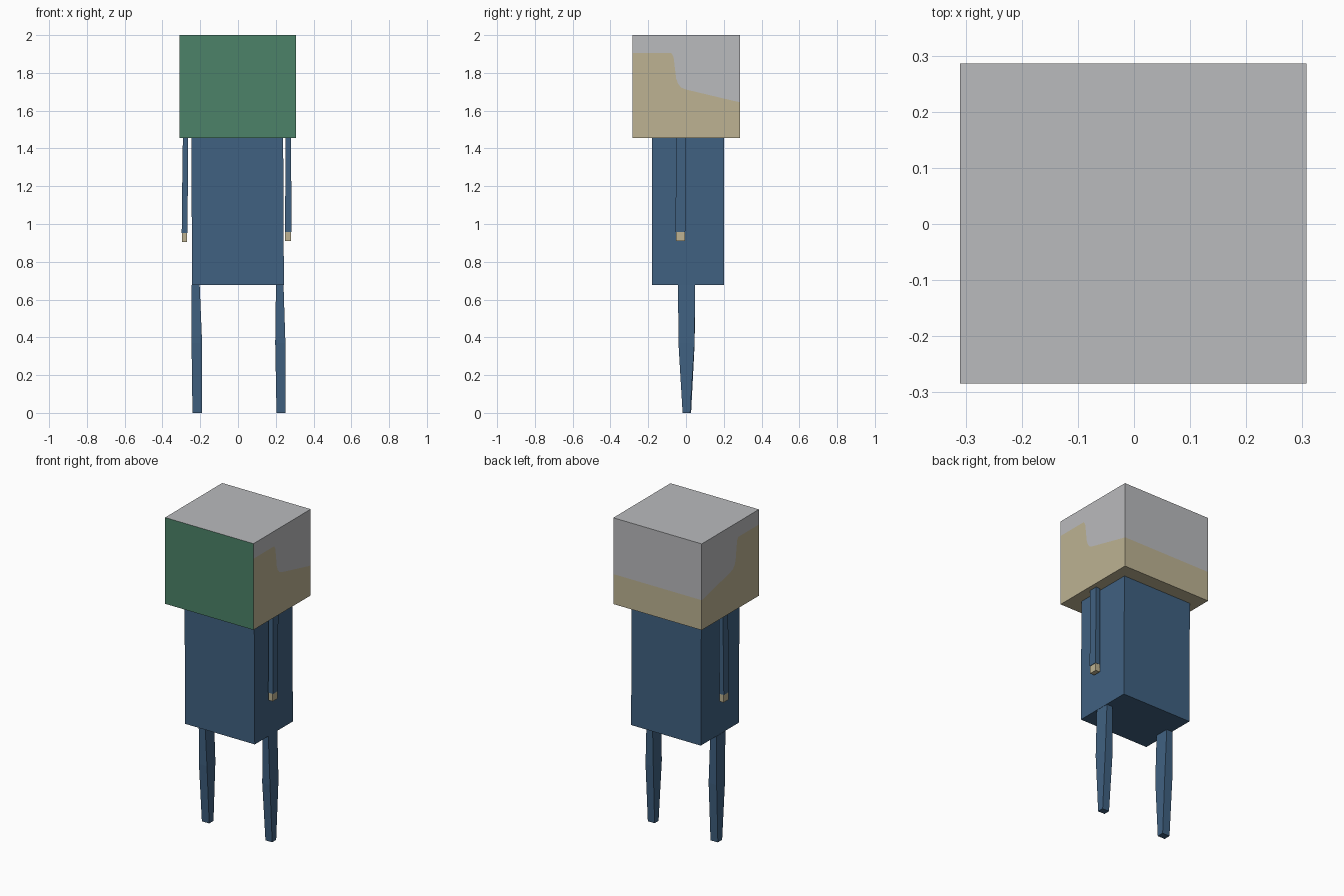
import bpy
import bmesh

if "Cube" in bpy.data.objects:
    bpy.data.objects.remove(bpy.data.objects["Cube"])


def make_mat(name, rgb):
    m = bpy.data.materials.new(name)
    m.diffuse_color = (*rgb, 1)
    m.use_nodes = True
    m.node_tree.nodes["Principled BSDF"].inputs["Base Color"].default_value = m.diffuse_color
    return m


BLUE = make_mat("suit blue", (0.051, 0.120, 0.220))
TAN = make_mat("skin tan", (0.510, 0.450, 0.290))
GRAY = make_mat("hair gray", (0.490, 0.495, 0.510))
GREEN = make_mat("face green", (0.072, 0.225, 0.140))


def finish(name, bm, mats):
    bmesh.ops.recalc_face_normals(bm, faces=bm.faces[:])
    me = bpy.data.meshes.new(name)
    bm.to_mesh(me)
    bm.free()
    for m in mats:
        me.materials.append(m)
    ob = bpy.data.objects.new(name, me)
    bpy.context.collection.objects.link(ob)
    return ob


def loft(name, sections, mat):
    """Rectangular sections (z, x0, x1, y0, y1) joined into a closed limb."""
    bm = bmesh.new()
    rings = [[bm.verts.new(p) for p in ((x0, y0, z), (x1, y0, z), (x1, y1, z), (x0, y1, z))]
             for z, x0, x1, y0, y1 in sections]
    for a, b in zip(rings, rings[1:]):
        for i in range(4):
            j = (i + 1) % 4
            bm.faces.new((a[i], a[j], b[j], b[i]))
    bm.faces.new(rings[0])
    bm.faces.new(rings[-1])
    return finish(name, bm, [mat])


# Head: box whose sides and back are split along a hairline
X0, X1, Y0, Y1, Z0, Z1 = -0.31, 0.307, -0.284, 0.286, 1.456, 2.0
HAIRLINE = [(Y0, 1.905), (-0.078, 1.905), (-0.066, 1.885), (-0.052, 1.77),
            (-0.042, 1.742), (-0.025, 1.722), (0.0, 1.712), (0.26, 1.65), (Y1, 1.645)]
bm = bmesh.new()
sides = []
for x in (X0, X1):
    line = [bm.verts.new((x, y, z)) for y, z in HAIRLINE]
    low = [bm.verts.new((x, y, Z0)) for y in (Y0, Y1)]
    high = [bm.verts.new((x, y, Z1)) for y in (Y0, Y1)]
    bm.faces.new([low[0], low[1]] + line[::-1]).material_index = 0
    bm.faces.new([high[0], high[1]] + line[::-1]).material_index = 1
    sides.append((line, low, high))
(la, lowa, higha), (lb, lowb, highb) = sides
for verts, idx in (
        ((lowa[0], lowb[0], lb[0], highb[0], higha[0], la[0]), 2),  # front
        ((lowa[1], lowb[1], lb[-1], la[-1]), 0),                    # lower back
        ((la[-1], lb[-1], highb[1], higha[1]), 1),                  # upper back
        ((higha[0], highb[0], highb[1], higha[1]), 1),              # top
        ((lowa[0], lowb[0], lowb[1], lowa[1]), 0)):                 # underside
    bm.faces.new(verts).material_index = idx
finish("head", bm, [TAN, GRAY, GREEN])

# Torso
loft("torso", [(0.677, -0.243, 0.243, -0.18, 0.20),
               (1.454, -0.247, 0.239, -0.18, 0.20)], BLUE)

# Arms and hands: the left arm sits slightly further back
loft("right_arm", [(0.958, 0.249, 0.283, -0.055, -0.004),
                   (1.454, 0.252, 0.281, -0.053, 0.0)], BLUE)
loft("right_hand", [(0.910, 0.250, 0.280, -0.054, -0.005),
                    (0.958, 0.250, 0.280, -0.054, -0.005)], TAN)
loft("left_arm", [(0.953, -0.298, -0.267, -0.002, 0.049),
                  (1.155, -0.296, -0.266, -0.002, 0.049),
                  (1.454, -0.292, -0.264, -0.002, 0.050)], BLUE)
loft("left_hand", [(0.905, -0.296, -0.269, -0.001, 0.048),
                   (0.953, -0.296, -0.269, -0.001, 0.048)], TAN)

# Legs: tapered toward the foot
loft("right_leg", [(0.0, 0.204, 0.251, -0.018, 0.022),
                   (0.37, 0.197, 0.251, -0.040, 0.045),
                   (0.677, 0.201, 0.241, -0.042, 0.048)], BLUE)
loft("left_leg", [(0.0, -0.241, -0.190, -0.016, 0.027),
                  (0.37, -0.246, -0.190, -0.038, 0.046),
                  (0.677, -0.245, -0.203, -0.042, 0.048)], BLUE)
